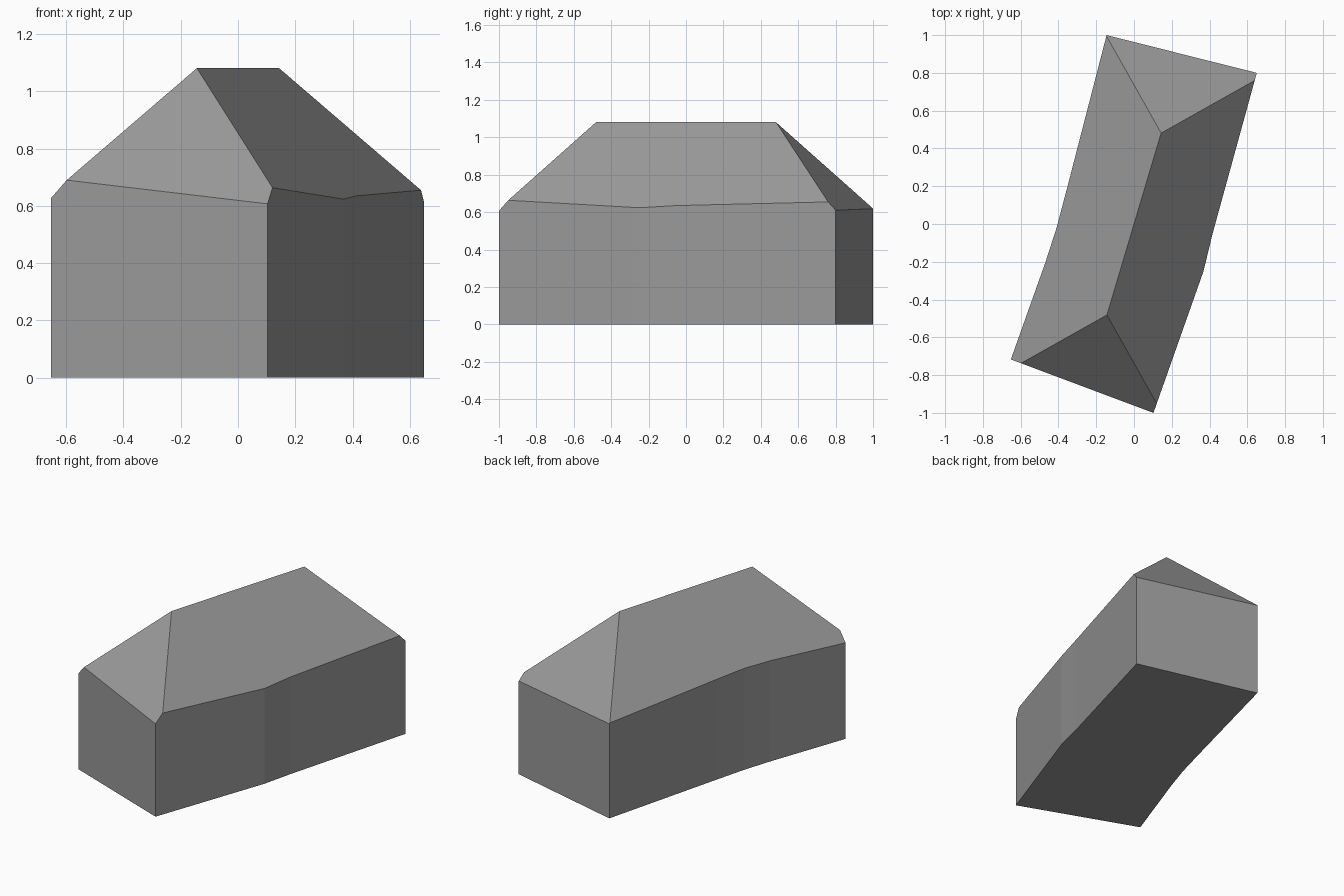
import bpy
import bmesh
from mathutils import Vector

if "Cube" in bpy.data.objects:
    bpy.data.objects.remove(bpy.data.objects["Cube"], do_unlink=True)

RIDGE_HEIGHT = 1.075
RIDGE_END = Vector((0.15, 0.485, RIDGE_HEIGHT))

# Slightly bent building outline
FOOTPRINT = [
    (0.103, -1.0), (0.368, -0.25), (0.415, -0.055), (0.65, 0.8),
    (-0.145, 1.0), (-0.357, 0.18), (-0.41, -0.02), (-0.468, -0.2),
    (-0.652, -0.717),
]

# Outward normals of one long and one end roof slope
SLOPES = [Vector((1.033, -0.308, 1)), Vector((0.273, 1.043, 1))]


def plain_material(name, colour):
    mat = bpy.data.materials.new(name)
    mat.use_nodes = True
    mat.diffuse_color = colour
    mat.node_tree.nodes["Principled BSDF"].inputs["Base Color"].default_value = colour
    return mat


def slice_roof(bm, point, normal):
    """Cut away everything above a roof plane and cap the cut."""
    bmesh.ops.bisect_plane(
        bm, geom=bm.verts[:] + bm.edges[:] + bm.faces[:], dist=0.00001,
        plane_co=point, plane_no=normal, clear_outer=True)
    open_edges = [e for e in bm.edges if e.is_boundary]
    if open_edges:
        bmesh.ops.contextual_create(bm, geom=open_edges)


# Walls: outline raised to a tall prism
bm = bmesh.new()
floor = bm.faces.new([bm.verts.new((x, y, 0)) for x, y in FOOTPRINT])
raised = bmesh.ops.extrude_face_region(bm, geom=[floor], use_keep_orig=True)
top = [v for v in raised["geom"] if isinstance(v, bmesh.types.BMVert)]
bmesh.ops.translate(bm, verts=top, vec=(0, 0, 2))

# Hipped roof: each slope and its opposite pass through the ridge ends
for slope in SLOPES:
    for side in (1, -1):
        turn = Vector((side, side, 1))
        slice_roof(bm, RIDGE_END * turn, slope * turn)

bmesh.ops.recalc_face_normals(bm, faces=bm.faces[:])
mesh = bpy.data.meshes.new("hipped_building")
bm.to_mesh(mesh)
bm.free()

building = bpy.data.objects.new("hipped_building", mesh)
bpy.context.collection.objects.link(building)
mesh.materials.append(plain_material("plain_grey", (0.32, 0.32, 0.32, 1)))
